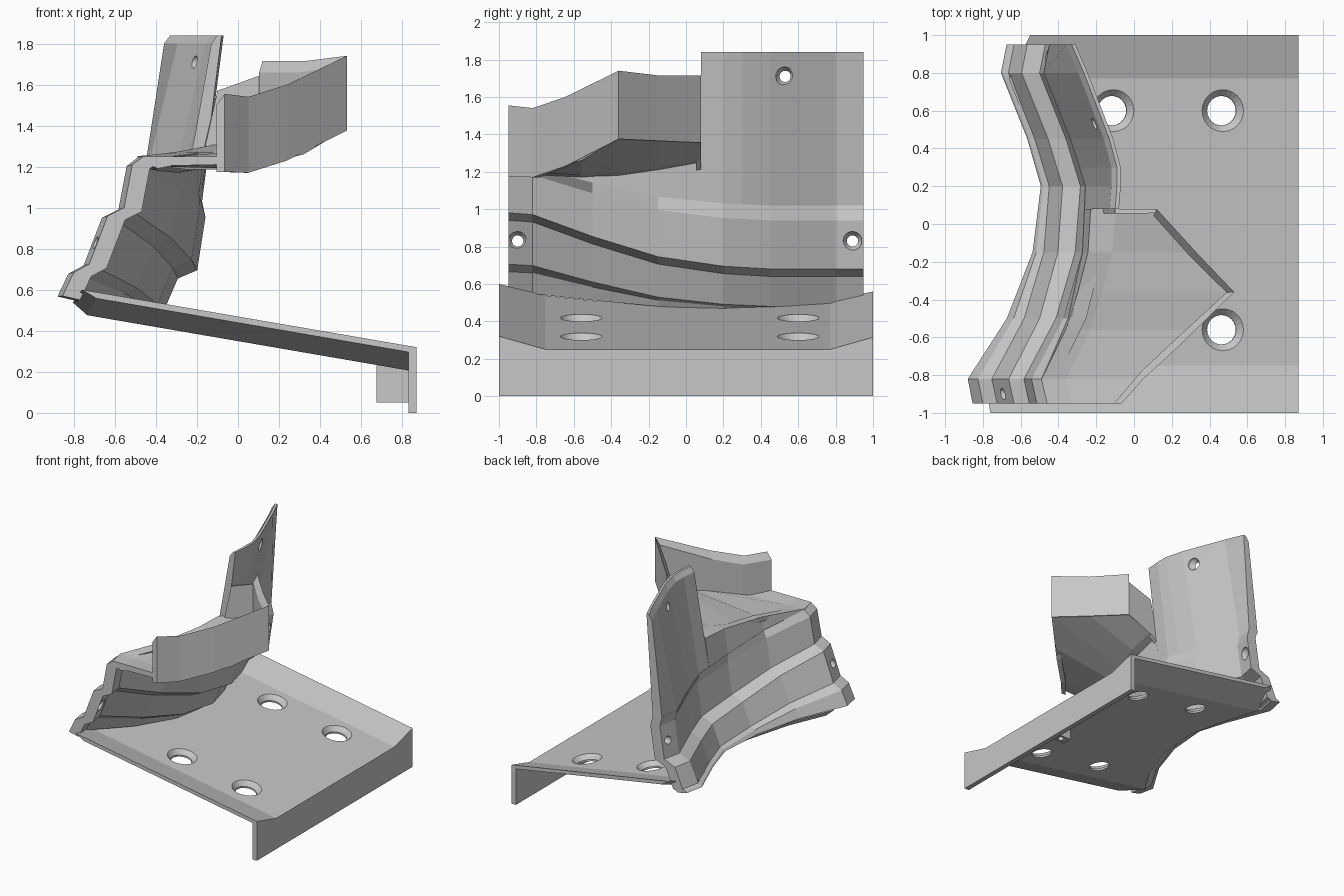
import bpy, bmesh
from math import sin, cos, tau
from mathutils import Vector, Matrix

cube = bpy.data.objects.get("Cube")
if cube:
    bpy.data.objects.remove(cube, do_unlink=True)

grey = bpy.data.materials.new("plain grey")
grey.use_nodes = True
grey.diffuse_color = (0.57, 0.57, 0.57, 1)
grey.node_tree.nodes["Principled BSDF"].inputs["Base Color"].default_value = (0.57, 0.57, 0.57, 1)


def finish(bm, name):
    bmesh.ops.recalc_face_normals(bm, faces=bm.faces)
    mesh = bpy.data.meshes.new(name)
    bm.to_mesh(mesh)
    bm.free()
    mesh.materials.append(grey)
    obj = bpy.data.objects.new(name, mesh)
    bpy.context.collection.objects.link(obj)
    return obj


def loft(name, sections):
    """Solid through a row of closed sections with equal point counts."""
    bm = bmesh.new()
    rows = [[bm.verts.new(p) for p in s] for s in sections]
    for a, b in zip(rows, rows[1:]):
        for i in range(len(a)):
            j = (i + 1) % len(a)
            bm.faces.new((a[i], a[j], b[j], b[i]))
    bm.faces.new(rows[0])
    bm.faces.new(rows[-1][::-1])
    return finish(bm, name)


def at(y, pts):
    """Section points in x and z placed at depth y."""
    return [(x, y, z) for x, z in pts]


def sample(table, y):
    """Linear lookup in a table whose first column is y."""
    for a, b in zip(table, table[1:]):
        if y <= b[0]:
            break
    f = min(max((y - a[0]) / (b[0] - a[0]), 0), 1)
    return [p + (q - p) * f for p, q in zip(a[1:], b[1:])]


def drill(obj, mouth, axis, r, wide, sink, length):
    """Countersunk hole; axis points out of the mouth."""
    rings = []
    for radius, h in ((r, -length), (r, -sink), (wide, .002), (wide, .06)):
        rings.append([(radius * cos(tau * i / 24), radius * sin(tau * i / 24), h) for i in range(24)])
    cutter = loft("hole_cutter", rings)
    cutter.hide_render = True
    turn = Vector(axis).to_track_quat('Z', 'Y').to_matrix().to_4x4()
    cutter.data.transform(Matrix.Translation(mouth) @ turn)
    mod = obj.modifiers.new("hole", 'BOOLEAN')
    mod.operation = 'DIFFERENCE'
    mod.solver = 'EXACT'
    mod.object = cutter
    bpy.context.view_layer.update()
    bpy.context.view_layer.objects.active = obj
    bpy.ops.object.modifier_apply(modifier=mod.name)
    bpy.data.objects.remove(cutter, do_unlink=True)


# Ribbed shell: rim path and blend between a front and a back section
STATIONS = [(-.95, -.46, 0), (-.82, -.49, .03), (-.5, -.35, .42), (-.15, -.275, .78),
            (.2, -.26, .95), (.45, -.34, 1), (.8, -.48, 1), (.95, -.45, 1)]
FRONT = [(-.395, .57), (-.34, .685), (-.265, .725), (-.175, .96), (-.095, 1.0), (-.055, 1.21), (0, 1.25)]
BACK = [(-.225, .48), (-.215, .49), (-.185, .5), (-.115, .66), (-.02, .7), (.02, .96), (0, 1.04)]


def outer(y):
    x, t = sample(STATIONS, y)
    return [(x + a[0] + (b[0] - a[0]) * t, a[1] + (b[1] - a[1]) * t) for a, b in zip(FRONT, BACK)]


def shell_section(y):
    pts = outer(y)
    return at(y, pts + [(x + .085, z - .02) for x, z in reversed(pts)])


shell = loft("ribbed_shell", [shell_section(s[0]) for s in STATIONS])

# Tall upper wall behind the tray
TOP = [(.08, -.08), (.2, -.07), (.3, -.07), (.45, -.11), (.8, -.245), (.95, -.31)]


def wall_section(y, top):
    x, z = outer(y)[-1]
    return at(y, [(x, z - .02), (top - .05, 1.8), (top - .02, 1.84), (top, 1.84), (x + .085, z - .02)])


upper_wall = loft("upper_wall", [wall_section(y, t) for y, t in TOP])

# Screw holes
drill(shell, (-.6, -.9, .83), (1, 0, 0), .03, .05, .03, .3)
drill(shell, (-.385, .89, .83), (1, 0, 0), .03, .05, .03, .3)
drill(upper_wall, (-.165, .53, 1.71), (1, 0, 0), .03, .05, .03, .2)


# Low wall carrying the tray
def tray_rim(y):
    x, t = sample(STATIONS, y)
    return x + .04 * t, 1.25 + .04 * t


def low_wall_section(y):
    x, z = outer(y)[-1]
    rx, rz = tray_rim(y)
    return at(y, [(x, z - .02), (rx, rz), (rx + .08, rz - .01), (x + .085, z - .02)])


loft("low_wall", [low_wall_section(y) for y in (-.82, -.5, -.15, .08)])

# Side tray floor: y, outer x, outer z, inner z
FLOOR = [(-.95, -.07, 1.25, 1.25), (-.82, .05, 1.23, 1.245), (-.56, .33, 1.3, 1.23),
         (-.36, .53, 1.42, 1.24), (-.15, .335, 1.41, 1.27), (.08, .12, 1.4, 1.31)]


def floor_section(y, xo, zo, zm):
    x, z = tray_rim(y)
    return at(y, [(x, z), (x + .13, zm), (xo - .01, zo), (xo - .01, zo - .04), (x + .14, zm - .045),
                  (x + .07, zm - .06), (x, z - .03)])


loft("tray_floor", [floor_section(*s) for s in FLOOR])

# Tray walls: x, y, bottom, top; the rim slopes down inwards
CENTRE = Vector((-.1, -.4))


def wall(name, pts, thick, bevel):
    sections = []
    for x, y, low, high in pts:
        p = Vector((x, y))
        q = p + (CENTRE - p).normalized() * thick
        if y < -.9:
            q = p + Vector((-thick, 0))
        sections.append([(*p, low), (*p, high), (*q, high - bevel), (*q, low)])
    loft(name, sections)


wall("tray_wall", [(-.065, -.95, 1.175, 1.555), (.05, -.82, 1.17, 1.54), (.24, -.645, 1.23, 1.6),
                   (.53, -.36, 1.375, 1.74), (.33, -.15, 1.365, 1.715), (.12, .08, 1.355, 1.715)],
     .04, .055)
wall("tray_end_wall", [(.12, .08, 1.355, 1.645), (-.1, .08, 1.27, 1.57), (-.17, .08, 1.2, 1.27)],
     .025, 0)

# Sloped base plate with raised sides and a hanging lip
SLOPE = .172


def plate_z(x):
    return .25 + (.87 - x) * SLOPE


def plate_section(y, left, lift, thick):
    z = plate_z(left) + lift
    end = plate_z(.87) + lift
    return at(y, [(left, z), (.87, end), (.87, 0), (.83, 0),
                  (.83, plate_z(.83) + lift - thick), (left + .07, plate_z(left + .07) + lift - thick)])


rows = [plate_section(-1, -.76, .07, .03)]
for y in (-.75, -.5, -.15, .2, .45, .77):
    rows.append(plate_section(y, outer(y)[0][0] + .03, 0, .05))
rows.append(plate_section(1, -.55, .065, .03))
plate = loft("base_plate", rows)

# Mounting holes
for x in (-.11, .47):
    for y in (-.56, .6):
        drill(plate, (x, y, plate_z(x)), (SLOPE, 0, 1), .078, .113, .035, .15)

# Small block behind the lip
bm = bmesh.new()
bmesh.ops.create_cube(bm, size=1)
bm.transform(Matrix.Translation((.755, 0, .14)) @ Matrix.Diagonal((.16, .08, .18, 1)))
block = finish(bm, "lip_block")
drill(block, (.74, 0, .05), (0, 0, -1), .02, .025, .02, .12)
